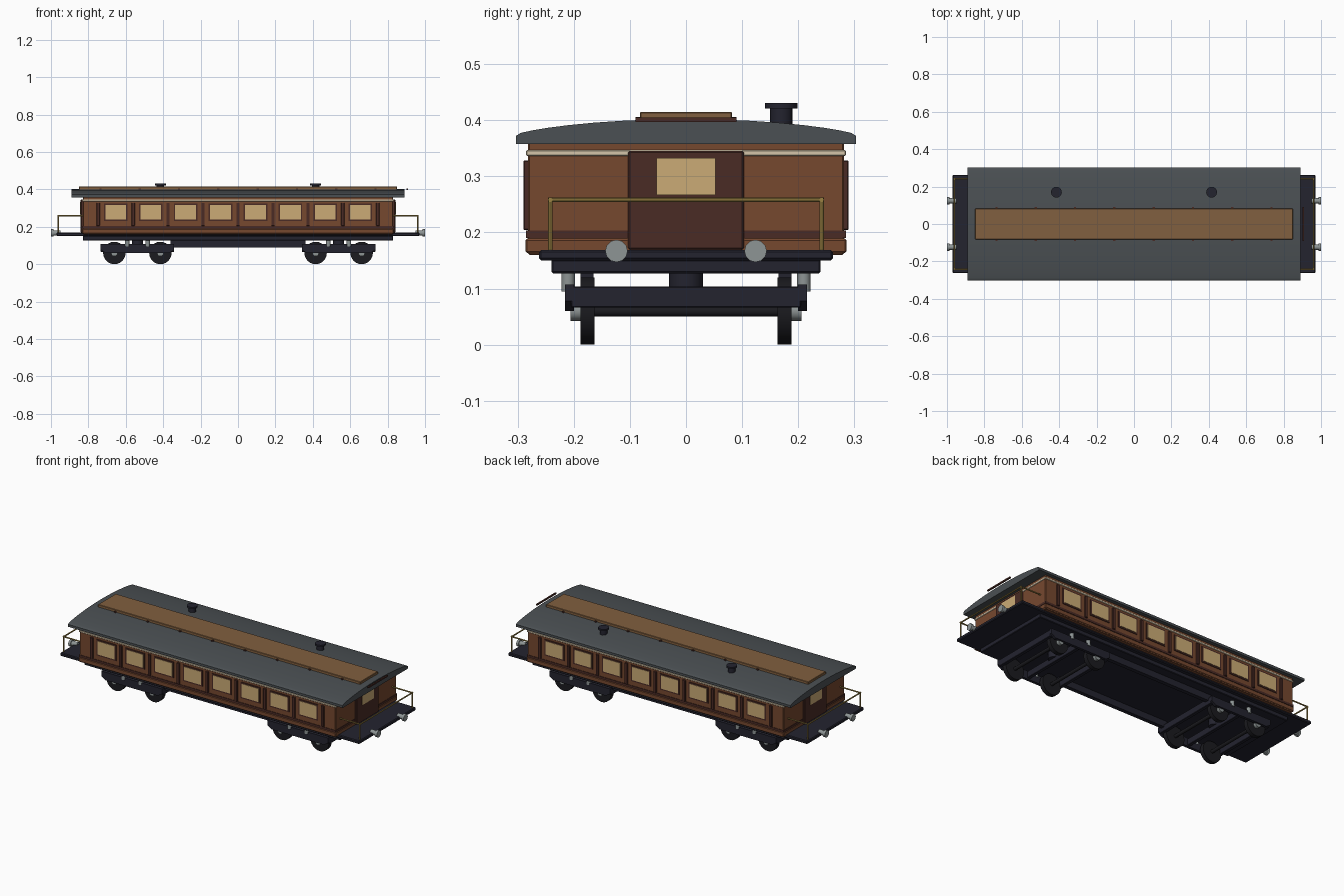
import bpy, bmesh, math

if "Cube" in bpy.data.objects:
    bpy.data.objects.remove(bpy.data.objects["Cube"])


def mat(name, r, g, b):
    m = bpy.data.materials.new(name)
    m.diffuse_color = (r, g, b, 1)
    m.use_nodes = True
    m.node_tree.nodes["Principled BSDF"].inputs["Base Color"].default_value = m.diffuse_color
    return m


BROWN = mat("body brown", 0.18, 0.065, 0.028)
DARK = mat("dark red brown", 0.068, 0.024, 0.018)
PANE = mat("warm window", 0.60, 0.41, 0.18)
CREAM = mat("cream trim", 0.66, 0.56, 0.40)
ROOF = mat("roof grey", 0.07, 0.08, 0.087)
TAN = mat("tan roof deck", 0.22, 0.115, 0.05)
BRASS = mat("brass", 0.32, 0.22, 0.055)
FRAME = mat("frame blue black", 0.017, 0.017, 0.028)
BLACK = mat("wheel black", 0.011, 0.011, 0.014)
STEEL = mat("steel", 0.27, 0.30, 0.30)


def finish(name, bm, m, smooth=False):
    bmesh.ops.recalc_face_normals(bm, faces=bm.faces)
    me = bpy.data.meshes.new(name)
    bm.to_mesh(me)
    bm.free()
    me.materials.append(m)
    ob = bpy.data.objects.new(name, me)
    bpy.context.collection.objects.link(ob)
    if smooth:
        bpy.ops.object.select_all(action='DESELECT')
        ob.select_set(True)
        bpy.context.view_layer.objects.active = ob
        bpy.ops.object.shade_smooth_by_angle(angle=math.radians(35))
    return ob


def box(name, m, x, y, z, bevel=0):
    """Box from three (min, max) ranges."""
    bm = bmesh.new()
    bmesh.ops.create_cube(bm, size=1)
    for v in bm.verts:
        v.co = [r[0] + (c + 0.5) * (r[1] - r[0]) for c, r in zip(v.co, (x, y, z))]
    ob = finish(name, bm, m)
    if bevel:
        mod = ob.modifiers.new("edge", 'BEVEL')
        mod.width, mod.segments = bevel, 1
    return ob


def span(s, a, b):
    """Range a..b mirrored to the side s."""
    return tuple(sorted((s * a, s * b)))


def cyl(name, m, a, b, axis, centre, r, sides=16):
    """Cylinder from a to b along an axis; centre gives the other two coordinates."""
    bm = bmesh.new()
    bmesh.ops.create_cone(bm, cap_ends=True, segments=sides, radius1=r, radius2=r, depth=1)
    for v in bm.verts:
        p, q, t = v.co.x + centre[0], v.co.y + centre[1], a + (v.co.z + 0.5) * (b - a)
        v.co = {'x': (t, p, q), 'y': (p, t, q), 'z': (p, q, t)}[axis]
    return finish(name, bm, m, True)


def extrude(name, m, pts, axis, a, b, smooth=False):
    """Profile extruded along x (points y,z) or y (points x,z)."""
    bm = bmesh.new()
    rings = [[bm.verts.new((t, p, q) if axis == 'x' else (p, t, q)) for p, q in pts] for t in (a, b)]
    for r in rings:
        bm.faces.new(r)
    n = len(pts)
    for i in range(n):
        j = (i + 1) % n
        bm.faces.new((rings[0][i], rings[0][j], rings[1][j], rings[1][i]))
    return finish(name, bm, m, smooth)


# Underframe and floor
box("underframe", FRAME, (-0.83, 0.83), (-0.24, 0.24), (0.127, 0.152), 0.003)
box("floor", FRAME, (-0.97, 0.97), (-0.262, 0.262), (0.15, 0.169), 0.004)
for s in (-1, 1):
    box("sole_bar", FRAME, (-0.36, 0.36), span(s, 0.165, 0.188), (0.09, 0.13))

# Body shell and trim bands
box("body", BROWN, (-0.83, 0.83), (-0.282, 0.282), (0.16, 0.362), 0.003)
box("lower_band", BROWN, (-0.833, 0.833), (-0.286, 0.286), (0.163, 0.189), 0.003)
box("waist_band", DARK, (-0.832, 0.832), (-0.285, 0.285), (0.19, 0.203))
box("cream_band", CREAM, (-0.833, 0.833), (-0.285, 0.285), (0.336, 0.347), 0.002)

# Side windows and dark pillars
for s in (-1, 1):
    for i in range(8):
        x = (i - 3.5) * 0.187
        box("window_frame", DARK, (x - 0.063, x + 0.063), span(s, 0.28, 0.286), (0.230, 0.324))
        box("window_pane", PANE, (x - 0.055, x + 0.055), span(s, 0.284, 0.288), (0.238, 0.316))
    for i in range(9):
        x = (i - 4) * 0.187
        box("pillar", DARK, (x - 0.009, x + 0.009), span(s, 0.28, 0.290), (0.204, 0.328), 0.002)

# Curved roof
prof = [(0.303, 0.358), (0.303, 0.372)]
for i in range(0, 17):
    y = 0.295 * math.cos(math.pi * i / 16)
    prof.append((y, 0.374 + 0.028 * (1 - (abs(y) / 0.303) ** 2) ** 0.75))
prof += [(-0.303, 0.372), (-0.303, 0.358)]
extrude("roof", ROOF, prof, 'x', -0.89, 0.89, True)

# Raised roof deck with small side lights, and the end board
box("roof_deck", TAN, (-0.85, 0.85), (-0.082, 0.082), (0.395, 0.415), 0.002)
for s in (-1, 1):
    for i in range(8):
        x = (i - 3.5) * 0.21
        box("deck_light", DARK, (x - 0.006, x + 0.006), span(s, 0.08, 0.09), (0.398, 0.406))
box("end_board", DARK, (0.901, 0.909), (-0.09, 0.09), (0.397, 0.405))

# Roof ventilators
for x in (-0.415, 0.415):
    cyl("ventilator", FRAME, 0.39, 0.423, 'z', (x, 0.17), 0.02)
    cyl("ventilator_cap", FRAME, 0.421, 0.431, 'z', (x, 0.17), 0.029)

# End doors, railings and buffers
for s in (-1, 1):
    box("end_door", DARK, span(s, 0.825, 0.841), (-0.103, 0.103), (0.169, 0.345), 0.003)
    box("door_pane", PANE, span(s, 0.838, 0.844), (-0.053, 0.053), (0.267, 0.333))
    cyl("end_rail", BRASS, -0.242, 0.242, 'y', (s * 0.96, 0.258), 0.004, 8)
    for t in (-1, 1):
        cyl("rail_post", BRASS, 0.165, 0.262, 'z', (s * 0.96, t * 0.242), 0.004, 8)
        cyl("side_rail", BRASS, *span(s, 0.828, 0.964), 'x', (t * 0.242, 0.258), 0.004, 8)
        cyl("buffer_shaft", STEEL, *span(s, 0.95, 0.99), 'x', (t * 0.124, 0.167), 0.014, 12)
        cyl("buffer_head", STEEL, *span(s, 0.986, 1.0), 'x', (t * 0.124, 0.167), 0.02, 12)

# Bogies
for s in (-1, 1):
    c = s * 0.538
    for t in (-1, 1):
        side = [(-0.197, 0.107), (0.197, 0.107), (0.197, 0.078), (0.17, 0.06),
                (-0.17, 0.06), (-0.197, 0.078)]
        extrude("bogie_side", FRAME, [(c + x, z) for x, z in side], 'y', *span(t, 0.2, 0.216))
        for dx in (-0.055, 0.055):
            cyl("spring", STEEL, 0.095, 0.129, 'z', (c + dx, t * 0.21), 0.012, 12)
        for dx in (-0.123, 0.123):
            cyl("wheel", BLACK, *span(t, 0.163, 0.188), 'y', (c + dx, 0.06), 0.06, 24)
            cyl("axle_end", STEEL, *span(t, 0.185, 0.206), 'y', (c + dx, 0.06), 0.0175, 12)
    for dx in (-0.187, 0, 0.187):
        box("bogie_crossbar", FRAME, (c + dx - 0.01, c + dx + 0.01), (-0.205, 0.205), (0.066, 0.104), 0.002)
    cyl("bogie_pivot", FRAME, 0.09, 0.13, 'z', (c, 0), 0.03)
    for dx in (-0.123, 0.123):
        cyl("axle", BLACK, -0.165, 0.165, 'y', (c + dx, 0.06), 0.01, 12)
